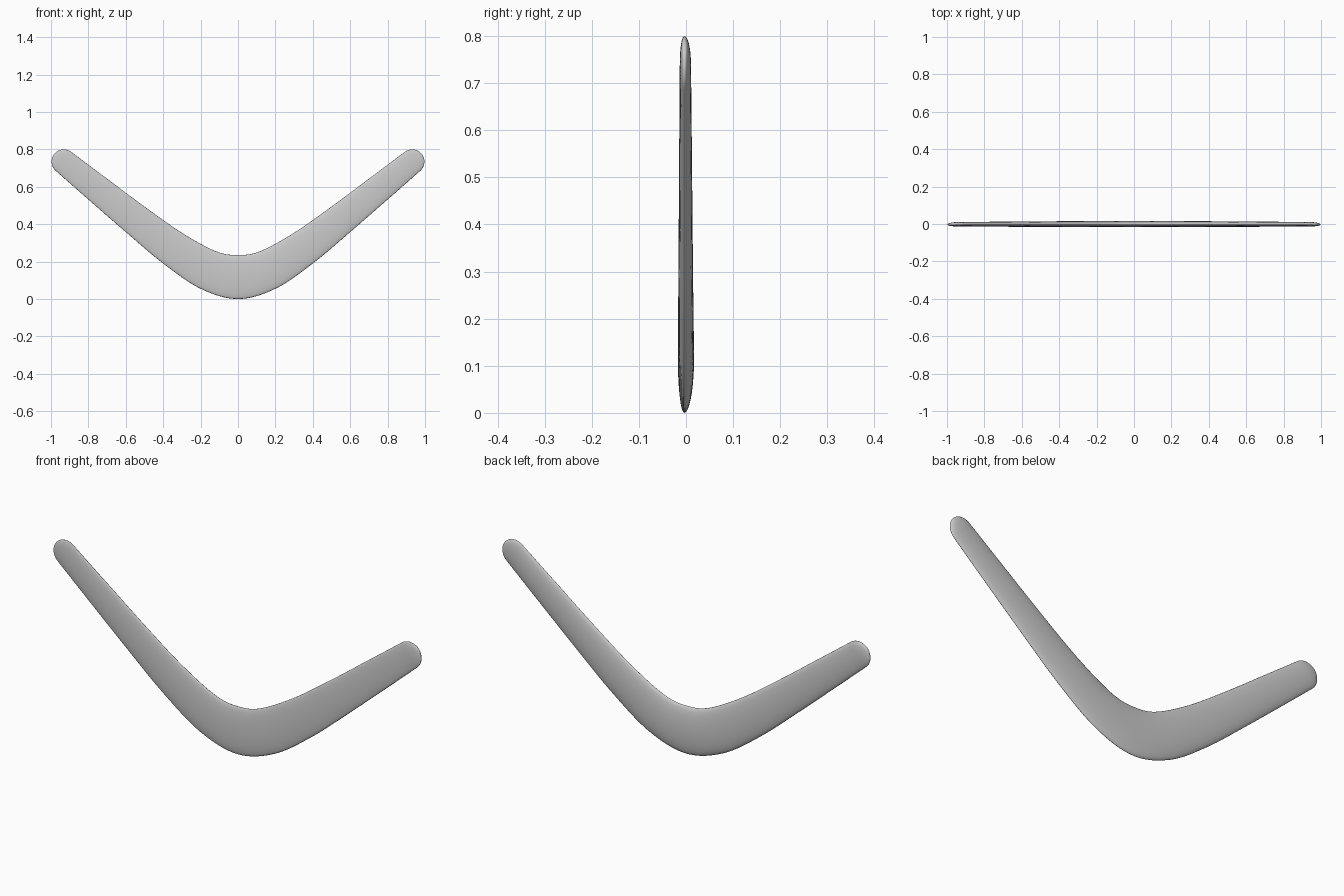
import bpy, bmesh, math
from mathutils import Vector

if "Cube" in bpy.data.objects:
    bpy.data.objects.remove(bpy.data.objects["Cube"])

# Right half outline: inner edge (x, z), outer edge (x, z), back depth, front depth
KEYS = [
    (0.00, 0.235, 0.00, 0.000, 0.0210, 0.0135),
    (0.12, 0.256, 0.20, 0.055, 0.0205, 0.0132),
    (0.30, 0.354, 0.40, 0.190, 0.0190, 0.0125),
    (0.50, 0.494, 0.60, 0.358, 0.0175, 0.0115),
    (0.70, 0.643, 0.80, 0.532, 0.0160, 0.0105),
    (0.890, 0.785, 0.973, 0.684, 0.0145, 0.0095),
]
EDGE_Y = -0.0038
SEG = 36

def mirror(k):
    return (-k[0], k[1], -k[2]) + k[3:]

def catmull(a, b, c, d, t):
    return tuple(0.5 * (2*q + (r-p)*t + (2*p-5*q+4*r-s)*t*t + (3*q-p-3*r+s)*t**3)
                 for p, q, r, s in zip(a, b, c, d))

# Smooth stations along the arm
last = tuple(2*a - b for a, b in zip(KEYS[-1], KEYS[-2]))
pts = [mirror(KEYS[1])] + KEYS + [last]
stations = []
for i in range(1, len(pts) - 2):
    stations += [catmull(*pts[i-1:i+3], j / 8) for j in range(8)]
stations.append(KEYS[-1])

# Rounded tip: width and thickness shrink around a half circle
ux, uz, lx, lz, db, df = KEYS[-1]
mid = Vector(((ux+lx)/2, (uz+lz)/2))
half = Vector(((ux-lx)/2, (uz-lz)/2))
out = Vector((half.y, -half.x))
for j in range(1, 13):
    a = math.radians(89.5) * j / 12
    c, s = math.cos(a), math.sin(a)
    u, l = mid + out*s + half*c, mid + out*s - half*c
    stations.append((u.x, u.y, l.x, l.y, db * c**0.7, df * c**0.7))

stations = [mirror(s) for s in reversed(stations[1:])] + stations

# Skin the flattened airfoil sections
bm = bmesh.new()
rings = []
for ux, uz, lx, lz, db, df in stations:
    ring = []
    for k in range(SEG):
        t = 2 * math.pi * k / SEG
        c, s = math.cos(t), math.sin(t)
        y = EDGE_Y + (db if s > 0 else df) * s
        ring.append(bm.verts.new(((ux+lx)/2 + (ux-lx)/2*c, y, (uz+lz)/2 + (uz-lz)/2*c)))
    rings.append(ring)
for r0, r1 in zip(rings, rings[1:]):
    for k in range(SEG):
        n = (k + 1) % SEG
        bm.faces.new((r0[k], r0[n], r1[n], r1[k]))
bm.faces.new(rings[0])
bm.faces.new(rings[-1])
bmesh.ops.recalc_face_normals(bm, faces=bm.faces)
for f in bm.faces:
    f.smooth = True
low = min(v.co.z for v in bm.verts)
bmesh.ops.translate(bm, verts=bm.verts, vec=(0, 0, -low))

mesh = bpy.data.meshes.new("boomerang")
bm.to_mesh(mesh)
bm.free()
obj = bpy.data.objects.new("boomerang", mesh)
bpy.context.collection.objects.link(obj)
